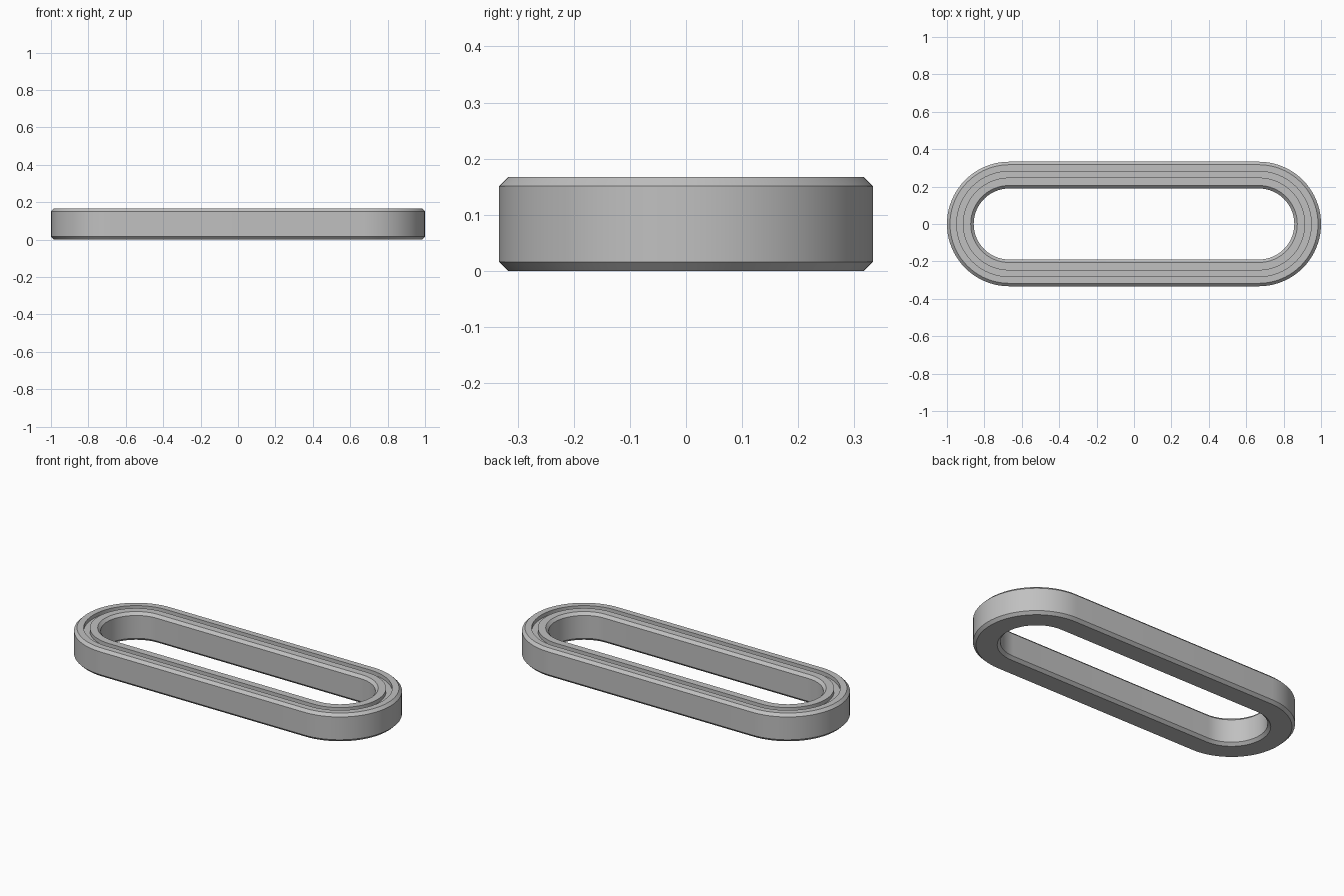
import bpy
import bmesh
import math

cube = bpy.data.objects.get("Cube")
if cube:
    bpy.data.objects.remove(cube, do_unlink=True)

HALF = 0.667      # half length of the straight sides
OUTER = 0.333
INNER = 0.19
HEIGHT = 0.167
BEVEL = 0.016
GROOVE_IN, GROOVE_OUT, DEPTH = 0.248, 0.281, 0.022
ARC = 40          # steps in each rounded end

grey = bpy.data.materials.new("plain grey")
grey.use_nodes = True
colour = (0.53, 0.53, 0.53, 1)
grey.diffuse_color = colour
grey.node_tree.nodes["Principled BSDF"].inputs["Base Color"].default_value = colour

# Ring cross-section as (radius, height): chamfered corners, groove in the top
section = [
    (OUTER - BEVEL, 0), (OUTER, BEVEL),
    (OUTER, HEIGHT - BEVEL), (OUTER - BEVEL, HEIGHT),
    (GROOVE_OUT, HEIGHT), (GROOVE_OUT, HEIGHT - DEPTH),
    (GROOVE_IN, HEIGHT - DEPTH), (GROOVE_IN, HEIGHT),
    (INNER + BEVEL, HEIGHT), (INNER, HEIGHT - BEVEL),
    (INNER, BEVEL), (INNER + BEVEL, 0),
]


def stadium_loop(bm, radius, z):
    """One closed ring of vertices: two half circles joined by straights."""
    verts = []
    for side in (1, -1):
        for i in range(ARC + 1):
            a = math.pi * (i / ARC - 0.5)
            verts.append(bm.verts.new((side * (HALF + radius * math.cos(a)),
                                       side * radius * math.sin(a), z)))
    return verts


# Link loops
bm = bmesh.new()
loops = [stadium_loop(bm, r, z) for r, z in section]
for k, lower in enumerate(loops):
    upper = loops[(k + 1) % len(loops)]
    for i in range(len(lower)):
        j = (i + 1) % len(lower)
        bm.faces.new((lower[i], lower[j], upper[j], upper[i]))
bmesh.ops.recalc_face_normals(bm, faces=bm.faces)
mesh = bpy.data.meshes.new("oval_link")
bm.to_mesh(mesh)
bm.free()
mesh.materials.append(grey)
link = bpy.data.objects.new("oval_link", mesh)
bpy.context.collection.objects.link(link)

# Smooth ends, crisp chamfers and groove
bpy.ops.object.select_all(action="DESELECT")
link.select_set(True)
bpy.context.view_layer.objects.active = link
bpy.ops.object.shade_smooth_by_angle(angle=math.radians(30))
